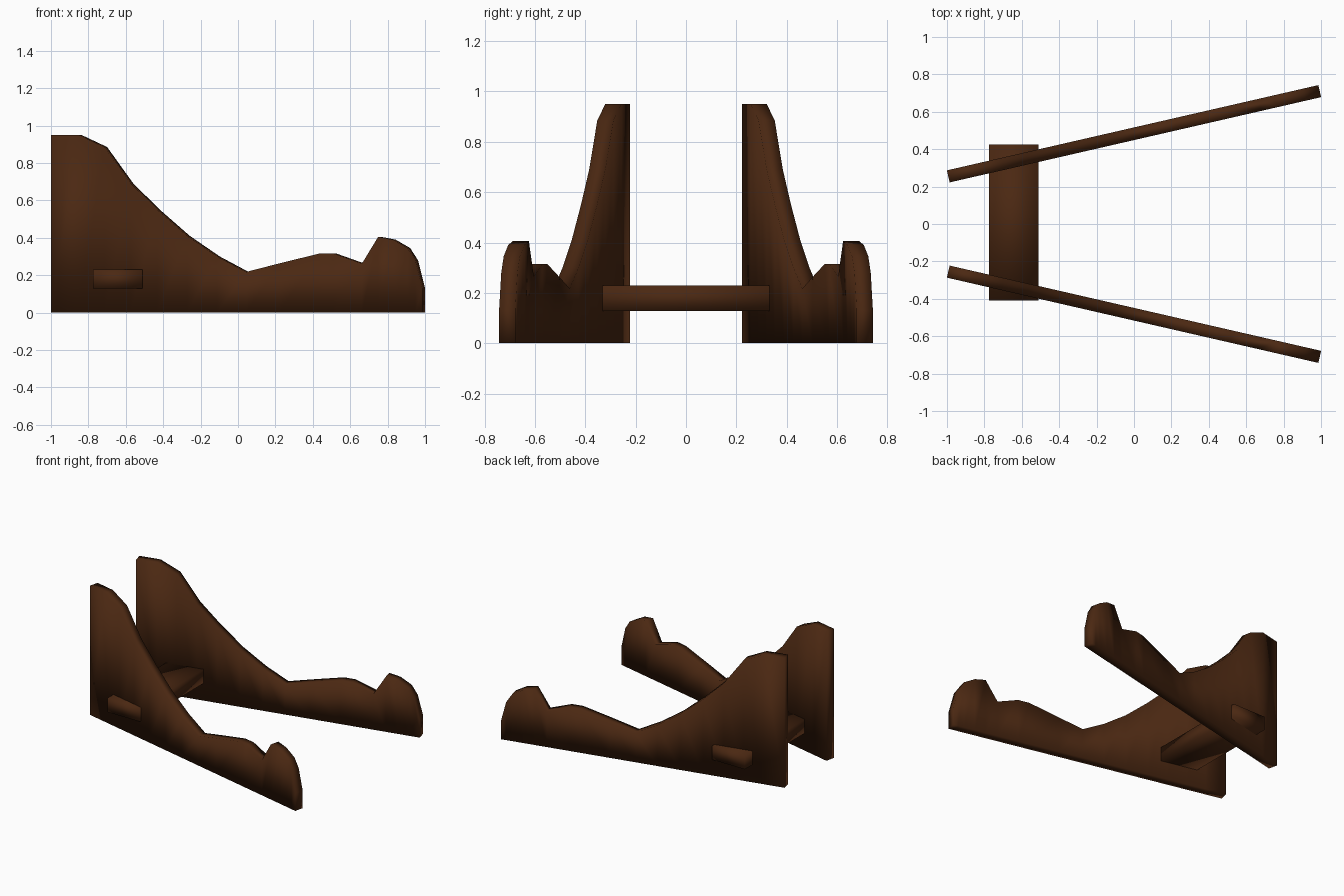
import bpy, bmesh, math
from mathutils import Vector

if "Cube" in bpy.data.objects:
    bpy.data.objects.remove(bpy.data.objects["Cube"])

wood = bpy.data.materials.new("dark brown wood")
wood.diffuse_color = (0.07, 0.021, 0.006, 1)
wood.use_nodes = True
wood.node_tree.nodes["Principled BSDF"].inputs["Base Color"].default_value = wood.diffuse_color

# Upper outline of a side board (x, height)
PROFILE = [(-0.993, 0.95), (-0.845, 0.95), (-0.707, 0.885), (-0.567, 0.69),
           (-0.425, 0.55), (-0.265, 0.41), (-0.105, 0.30), (0.05, 0.217),
           (0.225, 0.262), (0.44, 0.315), (0.52, 0.315), (0.67, 0.262),
           (0.757, 0.405), (0.835, 0.39), (0.913, 0.345), (0.955, 0.28),
           (0.993, 0.13)]
SLOPE, MID_Y, HALF = 0.2295, 0.4825, 0.033


def finish(bm, name):
    bmesh.ops.recalc_face_normals(bm, faces=bm.faces)
    for f in bm.faces:
        f.smooth = True
    mesh = bpy.data.meshes.new(name)
    bm.to_mesh(mesh)
    bm.free()
    mesh.materials.append(wood)
    obj = bpy.data.objects.new(name, mesh)
    bpy.context.collection.objects.link(obj)
    return obj


# Splayed side boards, built as vertical strips along the outline
def side_board(name, side):
    bm = bmesh.new()
    a = math.atan(SLOPE)
    off = Vector((-math.sin(a), math.cos(a))) * HALF
    rings = []
    for x, z in PROFILE:
        c = Vector((x, MID_Y + SLOPE * x))
        ring = []
        for p, h in ((c - off, 0), (c + off, 0), (c + off, z), (c - off, z)):
            ring.append(bm.verts.new((p.x, p.y * side, h)))
        rings.append(ring)
    for r, s in zip(rings, rings[1:]):
        for i in range(4):
            j = (i + 1) % 4
            bm.faces.new((r[i], r[j], s[j], s[i]))
    bm.faces.new(rings[0])
    bm.faces.new(rings[-1])
    return finish(bm, name)


side_board("front_side_board", -1)
side_board("back_side_board", 1)

# Crossbar passing through both boards
bm = bmesh.new()
bmesh.ops.create_cube(bm, size=1)
bmesh.ops.scale(bm, vec=(0.265, 0.834, 0.102), verts=bm.verts)
bmesh.ops.translate(bm, vec=(-0.643, 0.008, 0.179), verts=bm.verts)
finish(bm, "crossbar")
